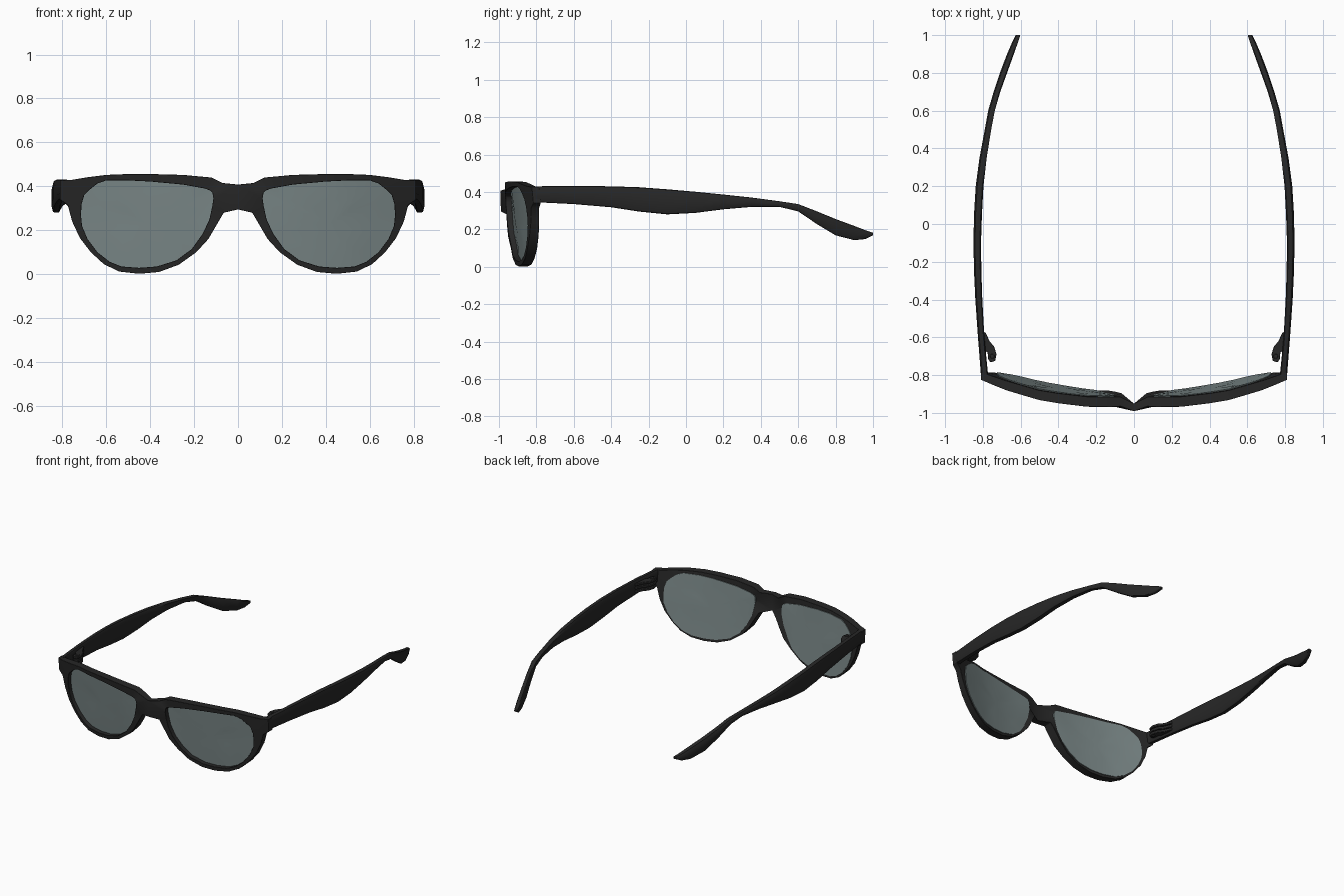
import bpy, bmesh, math

if "Cube" in bpy.data.objects:
    bpy.data.objects.remove(bpy.data.objects["Cube"])

def material(name, col):
    m = bpy.data.materials.new(name)
    m.diffuse_color = (*col, 1)
    m.use_nodes = True
    m.node_tree.nodes["Principled BSDF"].inputs["Base Color"].default_value = m.diffuse_color
    return m

BLACK = material("black_plastic", (0.02, 0.02, 0.02))
TINT = material("grey_tint", (0.2, 0.25, 0.25))

def interp(table, v):
    for (a, fa), (b, fb) in zip(table, table[1:]):
        if v <= b:
            return fa + (fb - fa) * (max(v, a) - a) / (b - a)
    return table[-1][1]

FRONT = [(0, -0.99), (0.06, -0.965), (0.15, -0.97), (0.3, -0.963), (0.5, -0.93),
         (0.7, -0.872), (0.81, -0.825)]

def front_y(x, z):
    """Wrapped and slightly tilted front surface."""
    return interp(FRONT, x) + 0.1 * (0.43 - z) * min(1, x / 0.2)

def make(name, verts, faces, mat, bevel=0):
    bm = bmesh.new()
    vs = [bm.verts.new(v) for v in verts]
    for f in faces:
        bm.faces.new([vs[i] for i in f])
    bmesh.ops.recalc_face_normals(bm, faces=bm.faces)
    me = bpy.data.meshes.new(name)
    bm.to_mesh(me)
    bm.free()
    ob = bpy.data.objects.new(name, me)
    bpy.context.collection.objects.link(ob)
    me.materials.append(mat)
    bpy.ops.object.select_all(action='DESELECT')
    ob.select_set(True)
    bpy.context.view_layer.objects.active = ob
    bpy.ops.object.shade_smooth_by_angle(angle=math.radians(40))
    mir = ob.modifiers.new("mirror", 'MIRROR')
    mir.use_clip = True
    if bevel:
        b = ob.modifiers.new("bevel", 'BEVEL')
        b.width = bevel
        b.segments = 2
        b.limit_method = 'ANGLE'
        b.angle_limit = math.radians(45)
    return ob

# Half rim: outer x, z paired with lens opening x, z
RIM = [(0, .408, .116, .37), (.07, .415, .125, .38), (.12, .44, .15, .39),
       (.25, .452, .25, .408), (.4, .456, .4, .422), (.5, .456, .5, .427),
       (.6, .452, .6, .427), (.68, .442, .64, .413), (.76, .429, .675, .385),
       (.81, .428, .70, .36), (.81, .34, .712, .32), (.775, .315, .715, .27),
       (.755, .24, .71, .22), (.72, .165, .685, .16), (.67, .1, .64, .1),
       (.61, .045, .585, .057), (.54, .012, .53, .035), (.45, .002, .45, .029),
       (.36, .01, .37, .035), (.27, .043, .28, .063), (.19, .1, .21, .115),
       (.135, .16, .16, .185), (.1, .22, .13, .25), (.065, .28, .117, .31),
       (0, .295, .112, .345)]
N = len(RIM)

# Frame front with bridge and nose pads
verts, faces = [], []
for ox, oz, ix, iz in RIM:
    depth = interp([(0, 0.04), (0.1, 0.055), (0.7, 0.05), (0.81, 0.04)], ox)
    if 0.06 < ox < 0.14 and oz < 0.3:
        depth += 0.015
    fo, fi = front_y(ox, oz), front_y(ix, iz)
    verts += [(ox, fo, oz), (ox, fo + depth, oz), (ix, fi + 0.053, iz), (ix, fi, iz)]
for i in range(N):
    a, b = 4 * i, 4 * ((i + 1) % N)
    for k in range(4):
        if i == N - 1 and k == 0:
            continue  # open on the mirror plane
        l = (k + 1) % 4
        faces.append((a + k, a + l, b + l, b + k))
make("frame_front", verts, faces, BLACK, 0.006)

# Lenses: curved discs seated in the back of the rims
CX, CZ = 0.42, 0.23
RINGS = (0.4, 0.75, 1.04)
verts, faces = [], []
for off in (0.03, 0.057):
    base = len(verts)
    verts.append((CX, front_y(CX, CZ) + off, CZ))
    for s in RINGS:
        for _, _, ix, iz in RIM:
            x, z = CX + (ix - CX) * s, CZ + (iz - CZ) * s
            verts.append((x, front_y(x, z) + off, z))
    for i in range(N):
        j = (i + 1) % N
        faces.append((base, base + 1 + i, base + 1 + j))
        for r in range(2):
            p, q = base + 1 + r * N, base + 1 + (r + 1) * N
            faces.append((p + i, q + i, q + j, p + j))
half = len(verts) // 2
rim0 = 1 + 2 * N
for i in range(N):
    j = (i + 1) % N
    faces.append((rim0 + i, rim0 + j, half + rim0 + j, half + rim0 + i))
make("lens", verts, faces, TINT)

# Temple arms: stations of y, top z, bottom z, outer x, inner x
ARM = [(-.805, .43, .345, .81, .772), (-.6, .432, .335, .826, .792), (-.4, .43, .318, .84, .803),
       (-.25, .425, .295, .847, .808), (-.1, .414, .28, .85, .81), (.05, .401, .288, .847, .805),
       (.2, .386, .307, .838, .797), (.35, .37, .32, .818, .78), (.5, .35, .32, .79, .756),
       (.6, .335, .296, .772, .737), (.7, .296, .228, .743, .708), (.8, .255, .168, .71, .672),
       (.9, .218, .142, .672, .636), (.96, .195, .148, .646, .615), (1, .182, .168, .626, .602)]
SECTION = [(1, .5), (.6, .95), (.2, 1), (-.7, 1), (-1, .8),
           (-1, -.8), (-.7, -1), (.2, -1), (.6, -.95), (1, -.5)]
M = len(SECTION)
verts, faces = [], []
for y, t, b, o, i in ARM:
    verts += [((o + i) / 2 + u * (o - i) / 2, y, (t + b) / 2 + v * (t - b) / 2) for u, v in SECTION]
for r in range(len(ARM) - 1):
    for k in range(M):
        l = (k + 1) % M
        faces.append((r * M + k, r * M + l, (r + 1) * M + l, (r + 1) * M + k))
faces += [tuple(range(M)), tuple(range(len(verts) - M, len(verts)))]
make("temple_arm", verts, faces, BLACK)

# Hinge knuckles and plates inside the arms
def prism(name, outline, z0, z1):
    n = len(outline)
    vs = [(x, y, z) for z in (z0, z1) for x, y in outline]
    fs = [tuple(range(n)), tuple(range(n, 2 * n))]
    fs += [(i, (i + 1) % n, n + (i + 1) % n, n + i) for i in range(n)]
    make(name, vs, fs, BLACK, 0.003)

PLATE = [(.8, -.57), (.785, -.575), (.765, -.62), (.74, -.65), (.728, -.69),
         (.735, -.725), (.76, -.732), (.772, -.715), (.775, -.68), (.8, -.66)]
for k, (z0, z1) in enumerate([(.35, .368), (.374, .392), (.398, .414)]):
    prism(f"hinge_leaf_{k + 1}", PLATE, z0, z1)
pin = [(.75 + .013 * math.cos(a * math.pi / 4), -.7 + .013 * math.sin(a * math.pi / 4)) for a in range(8)]
prism("hinge_pin", pin, .345, .418)
